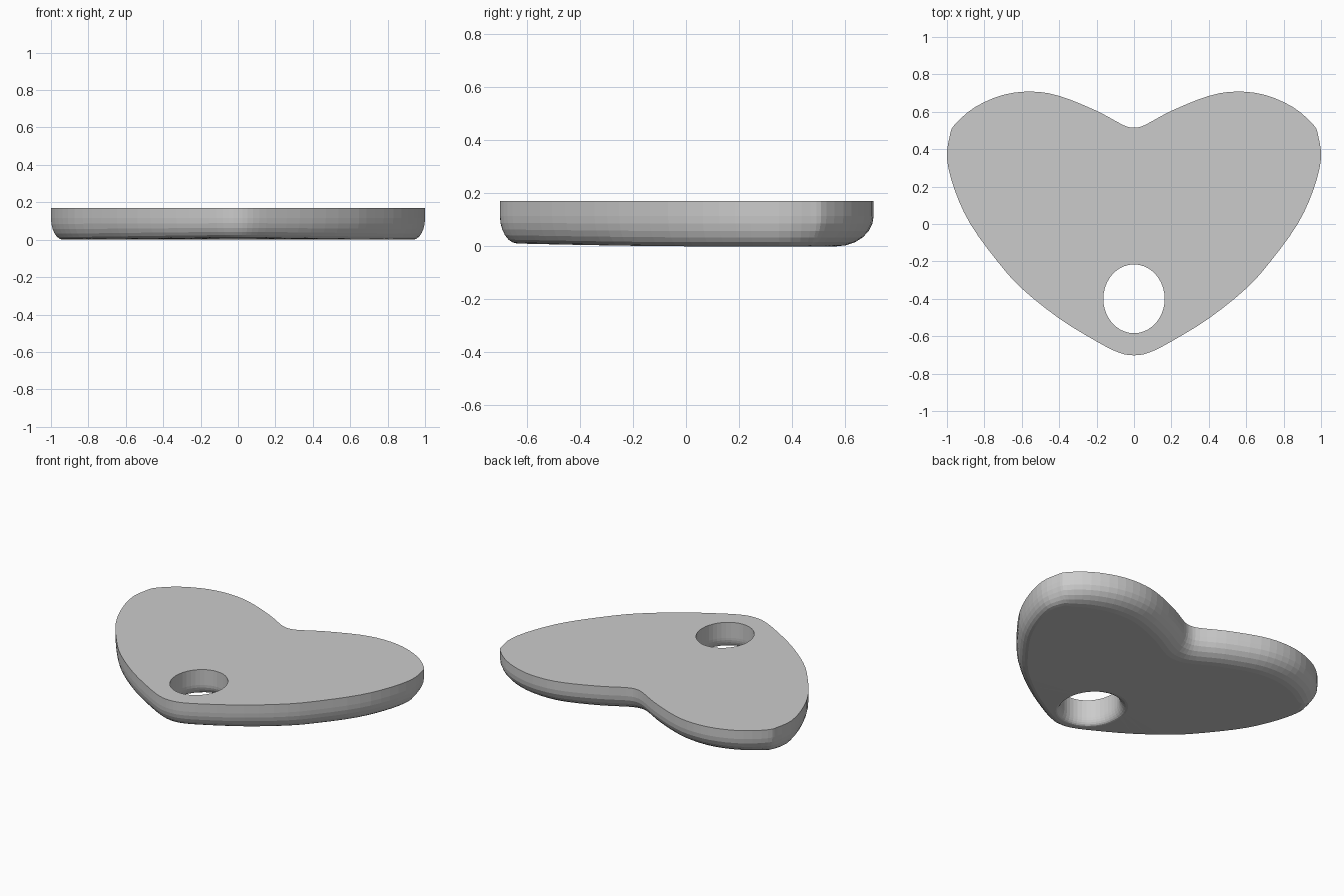
import bpy, bmesh, math
from mathutils import Vector

cube = bpy.data.objects.get("Cube")
if cube:
    bpy.data.objects.remove(cube, do_unlink=True)

TOP = 0.17
STEPS = 6

# Half outline of the heart, from the back notch round to the front tip
HALF = [(0, .515), (.06, .53), (.2, .605), (.4, .685), (.55, .708), (.7, .69),
        (.85, .625), (.96, .53), (.985, .47), (1, .35), (.96, .185), (.875, 0),
        (.73, -.2), (.6, -.345), (.4, -.505), (.2, -.628), (.08, -.688), (0, -.702)]


def smooth_closed(points, cuts):
    """Closed curve that passes through all the points."""
    n, out = len(points), []
    for i in range(n):
        a, b, c, d = (points[(i + k) % n] for k in (-1, 0, 1, 2))
        for s in range(cuts):
            t = s / cuts
            out.append(b + (c - a) * (t / 2)
                       + (a * 2 - b * 5 + c * 4 - d) * (t * t / 2)
                       + (b * 3 - a - c * 3 + d) * (t ** 3 / 2))
    return out


def outward_normals(loop, passes):
    """Softened 2D normals of a clockwise loop."""
    n = len(loop)
    normals = []
    for i in range(n):
        d = loop[(i + 1) % n] - loop[i - 1]
        normals.append(Vector((-d.y, d.x)).normalized())
    for _ in range(passes):
        normals = [(normals[i - 1] + normals[i] * 2 + normals[(i + 1) % n]).normalized()
                   for i in range(n)]
    return normals


def underside_lift(y):
    """The underside rises slightly towards the front tip."""
    return 0.012 * max(0, -y / 0.7) ** 1.5


def add_wall(bm, loop, offset, height):
    """Upright wall rounded over at the bottom; returns top and bottom edges."""
    normals = outward_normals(loop, 4)
    rings = [[bm.verts.new((p.x, p.y, TOP)) for p in loop]]
    for s in range(STEPS + 1):
        a = s / STEPS * math.pi / 2
        ring = []
        for p, nrm in zip(loop, normals):
            q = p + nrm * offset(nrm) * (1 - math.cos(a))
            z = height * (1 - math.sin(a))
            ring.append(bm.verts.new((q.x, q.y, z + underside_lift(q.y) * math.sin(a))))
        rings.append(ring)
    n = len(loop)
    for upper, lower in zip(rings, rings[1:]):
        for i in range(n):
            j = (i + 1) % n
            bm.faces.new((upper[i], upper[j], lower[j], lower[i]))
    return [[bm.edges.get((r[i], r[(i + 1) % n])) for i in range(n)]
            for r in (rings[0], rings[-1])]


# Outline and hole loops
right = [Vector(p) for p in HALF]
left = [Vector((-p.x, p.y)) for p in reversed(right[1:-1])]
heart = smooth_closed(right + left, 3)
hole = [Vector((0.164 * math.sin(a), -0.4 + 0.184 * math.cos(a)))
        for a in (i * math.tau / 40 for i in range(40))]

# Plate with rounded lower edges, broader at the back
bm = bmesh.new()
outer = add_wall(bm, heart, lambda n: -0.065 - 0.075 * max(0, n.y), 0.115)
inner = add_wall(bm, hole, lambda n: 0.03 + 0.03 * max(0, n.y), 0.07)
for rim, ring in zip(outer, inner):
    bmesh.ops.triangle_fill(bm, edges=rim + ring, use_beauty=True)
bmesh.ops.recalc_face_normals(bm, faces=bm.faces[:])

mesh = bpy.data.meshes.new("heart_plate")
bm.to_mesh(mesh)
bm.free()
plate = bpy.data.objects.new("heart_plate", mesh)
bpy.context.collection.objects.link(plate)

# Single grey material
grey = bpy.data.materials.new("light_grey")
grey.use_nodes = True
colour = (0.6, 0.6, 0.6, 1)
grey.diffuse_color = colour
grey.node_tree.nodes["Principled BSDF"].inputs["Base Color"].default_value = colour
mesh.materials.append(grey)
